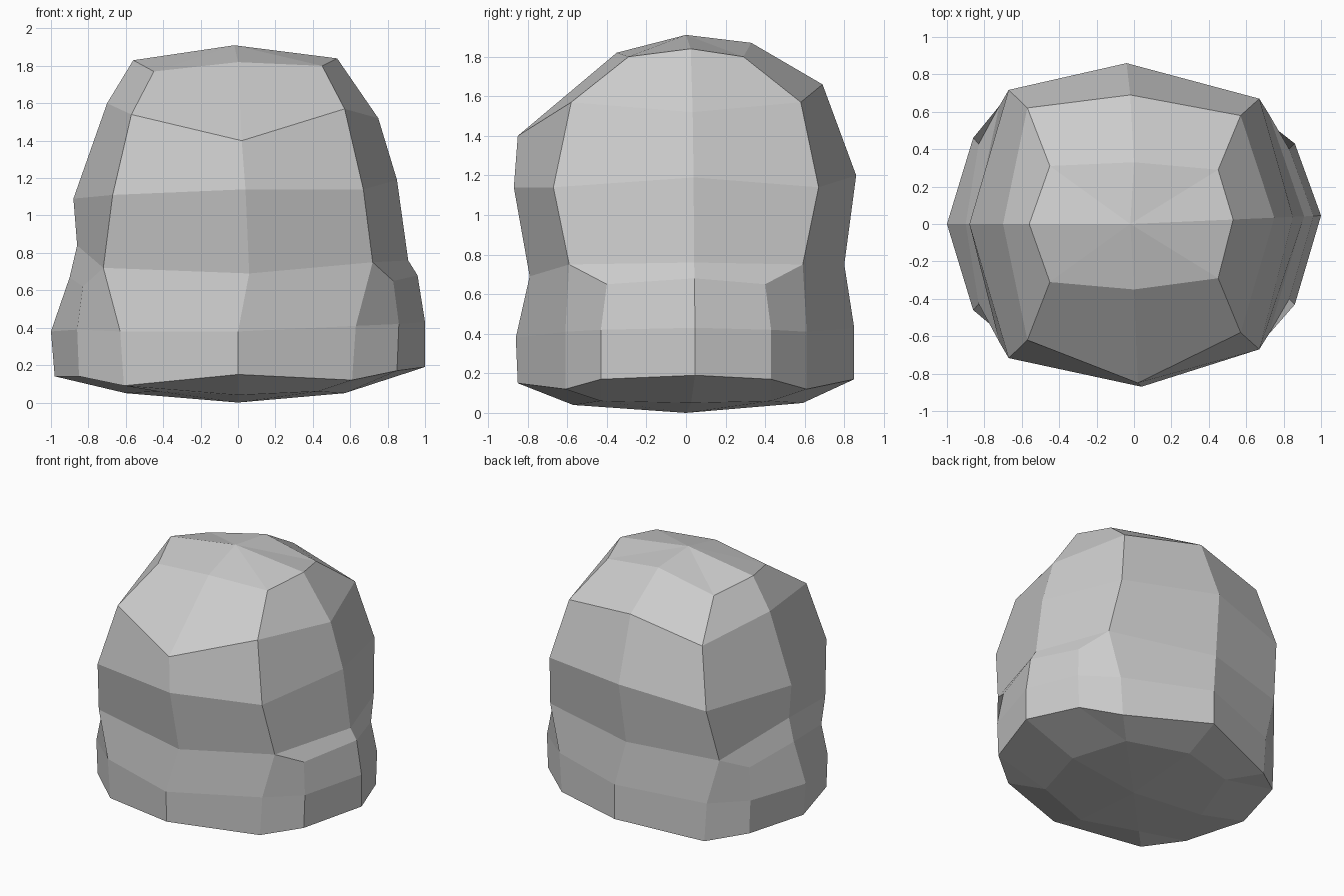
import bpy, bmesh

cube = bpy.data.objects.get("Cube")
if cube:
    bpy.data.objects.remove(cube, do_unlink=True)

# One plain stone colour
stone = bpy.data.materials.new("stone grey")
stone.use_nodes = True
grey = (0.6, 0.6, 0.6, 1)
stone.diffuse_color = grey
stone.node_tree.nodes["Principled BSDF"].inputs["Base Color"].default_value = grey

LEAN = 0.03      # the -x half sits slightly lower
FLARE = 1.07     # the -x half is slightly deeper at its corners


def corner_point(sign_x, sign_y, corner):
    """Place one of the four corner columns of a ring."""
    x, y, z = corner
    if sign_x < 0:
        y *= FLARE
        z -= LEAN if z > LEAN * 2 else 0
    return (sign_x * x, sign_y * y, z)


def ring(left, right, front, back, corner, bulge=None, shift=0):
    """Twelve points around the rock; without a bulge its columns join the corners."""
    bulge = bulge or corner
    return [
        (shift, front[0], front[1]),
        corner_point(1, -1, corner),
        corner_point(1, -1, bulge),
        (right[0], right[0] * LEAN * 1.5, right[1]),
        corner_point(1, 1, bulge),
        corner_point(1, 1, corner),
        (-shift, back[0], back[1]),
        corner_point(-1, 1, corner),
        corner_point(-1, 1, bulge),
        (left[0], 0, left[1]),
        corner_point(-1, -1, bulge),
        corner_point(-1, -1, corner),
    ]


# Rings from crown to underside: left, right (x, z), front, back (y, z), corner
waist_front, waist_back, waist_corner = (-.79, .69), (.80, .75), (.72, .59, .75)
rings = [
    ring((-.56, 1.83), (.53, 1.84), (-.35, 1.82), (.33, 1.87), (.45, .29, 1.80)),
    ring((-.70, 1.60), (.75, 1.52), (-.85, 1.40), (.69, 1.66), (.57, .58, 1.57), shift=.02),
    ring((-.88, 1.09), (.85, 1.19), (-.87, 1.14), (.86, 1.20), (.67, .67, 1.14), shift=.04),
    ring((-.86, .84), (.91, .76), waist_front, waist_back, waist_corner, shift=.06),
    ring((-.90, .67), (.96, .68), waist_front, waist_back, waist_corner,
         bulge=(.83, .40, .65), shift=.06),
    ring((-1, .38), (1, .43), (-.86, .38), (.85, .43), (.63, .61, .41), bulge=(.86, .43, .42)),
    ring((-.98, .14), (1, .19), (-.85, .15), (.85, .17), (.61, .61, .12), bulge=(.85, .43, .17)),
    ring((-.60, .05), (.57, .05), (-.57, .04), (.59, .05), (.43, .43, .06)),
]

# Skin the rings, then close the crown and the underside with fans
bm = bmesh.new()
loops = [[bm.verts.new(p) for p in points] for points in rings]
count = len(loops[0])
for upper, lower in zip(loops, loops[1:]):
    for i in range(count):
        j = (i + 1) % count
        bm.faces.new((upper[i], lower[i], lower[j], upper[j]))
crown = bm.verts.new((-.02, 0, 1.91))
base = bm.verts.new((0, 0, 0))
for tip, loop in ((crown, loops[0]), (base, loops[-1])):
    for i in range(count):
        bm.faces.new((tip, loop[i], loop[(i + 1) % count]))

# Join the columns that share a corner
bmesh.ops.remove_doubles(bm, verts=bm.verts, dist=0.001)
bmesh.ops.recalc_face_normals(bm, faces=bm.faces)

mesh = bpy.data.meshes.new("rock")
bm.to_mesh(mesh)
bm.free()
mesh.materials.append(stone)
rock = bpy.data.objects.new("rock", mesh)
bpy.context.collection.objects.link(rock)
